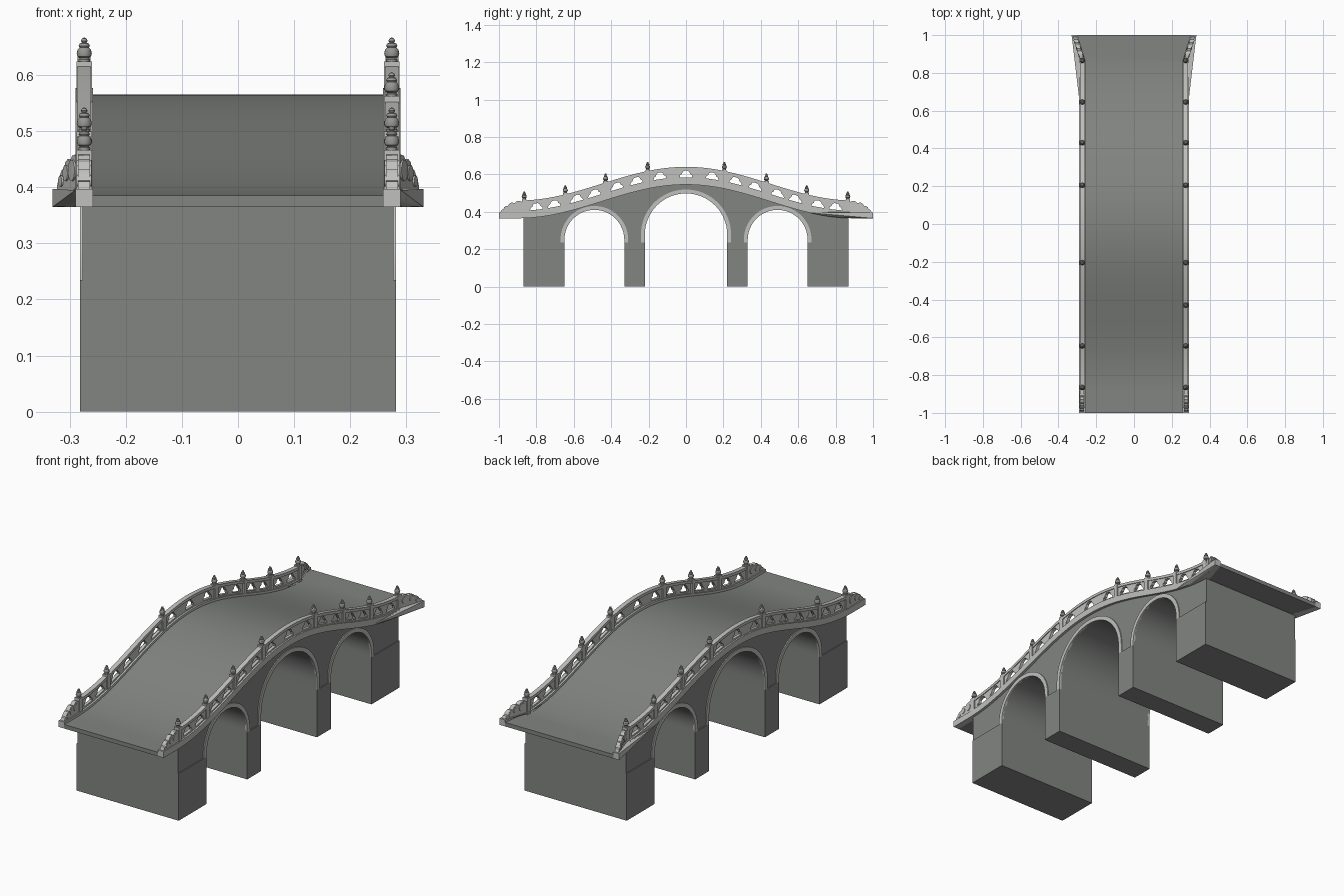
import bpy, bmesh, math
from mathutils import Matrix

if "Cube" in bpy.data.objects:
    bpy.data.objects.remove(bpy.data.objects["Cube"])

def material(name, c):
    m = bpy.data.materials.new(name)
    m.diffuse_color = (*c, 1)
    m.use_nodes = True
    m.node_tree.nodes["Principled BSDF"].inputs["Base Color"].default_value = m.diffuse_color
    return m

DARK = material("dark_stone", (0.225, 0.235, 0.225))
LIGHT = material("light_stone", (0.53, 0.53, 0.515))
CAP = material("cap_stone", (0.32, 0.32, 0.31))
FLARE_Y = 0.87

def deck_z(y):
    t = min(abs(y) / 0.9, 1)
    return 0.385 + 0.18 * (1 + math.cos(math.pi * t)) / 2

def finish(name, bm, mat):
    bmesh.ops.recalc_face_normals(bm, faces=bm.faces)
    me = bpy.data.meshes.new(name)
    bm.to_mesh(me)
    bm.free()
    me.materials.append(mat)
    ob = bpy.data.objects.new(name, me)
    bpy.context.collection.objects.link(ob)
    return ob

def profile(name, loops, x0, x1, mat, flare=False):
    """Extrude a y-z outline (further loops are holes) from x0 to x1."""
    cu = bpy.data.curves.new(name, 'CURVE')
    cu.dimensions = '2D'
    cu.fill_mode = 'BOTH'
    cu.extrude = abs(x1 - x0) / 2
    for pts in loops:
        sp = cu.splines.new('POLY')
        sp.points.add(len(pts) - 1)
        for p, (a, b) in zip(sp.points, pts):
            p.co = (a, b, 0, 1)
        sp.use_cyclic_u = True
    tmp = bpy.data.objects.new("tmp", cu)
    bpy.context.collection.objects.link(tmp)
    bpy.context.view_layer.update()
    me = bpy.data.meshes.new_from_object(tmp.evaluated_get(bpy.context.evaluated_depsgraph_get()))
    bm = bmesh.new()
    bm.from_mesh(me)
    bpy.data.objects.remove(tmp)
    bpy.data.curves.remove(cu)
    bpy.data.meshes.remove(me)
    bmesh.ops.remove_doubles(bm, verts=bm.verts, dist=1e-5)
    for v in bm.verts:
        y, z, x = v.co
        x += (x0 + x1) / 2
        if flare and y > FLARE_Y:            # far end splays outward
            x += math.copysign(0.31 * (y - FLARE_Y), x)
        v.co = (x, y, z)
    return finish(name, bm, mat)

def box(name, x, y, z, mat):
    bm = bmesh.new()
    bmesh.ops.create_cube(bm, size=1)
    for v in bm.verts:
        v.co = [r[0] if c < 0 else r[1] for r, c in zip((x, y, z), v.co)]
    return finish(name, bm, mat)

def band(y0, y1, lo, hi):
    n = round((y1 - y0) / 0.01)
    ys = [y0 + (y1 - y0) * i / n for i in range(n + 1)]
    return [(y, deck_z(y) + lo) for y in ys] + [(y, deck_z(y) + hi) for y in reversed(ys)]

def arch(c, r, top, n=32):
    zc = top - r
    return [(c + r, 0.235)] + [(c + r * math.cos(math.pi * i / n), zc + r * math.sin(math.pi * i / n))
                               for i in range(n + 1)] + [(c - r, 0.235)]

ARCHES = [(0.49, 0.16, 0.41), (0, 0.22, 0.498), (-0.49, 0.16, 0.41)]

# Arched body and piers
ys = [-0.87 + 0.01 * i for i in range(175)]
outline = [(y, deck_z(y) - 0.018) for y in ys] + [(0.87, 0.235)]
for a in ARCHES:
    outline += arch(*a)
outline.append((-0.87, 0.235))
profile("arched_body", [outline], -0.277, 0.277, DARK)
for a, b in [(-0.87, -0.65), (-0.33, -0.22), (0.22, 0.33), (0.65, 0.87)]:
    box("pier", (-0.282, 0.282), (a, b), (0, 0.235), DARK)

# Road deck, splayed at the far end
profile("deck", [band(-1, 1, -0.02, 0)], -0.26, 0.26, DARK, True)

def hole(c):
    shape = [(-.034, .02), (.034, .02), (.031, .032), (.022, .038), (.017, .05), (.008, .055),
             (-.008, .055), (-.017, .05), (-.022, .038), (-.031, .032)]
    return [(c + a, deck_z(c + a) + b) for a, b in shape]

def lathe(name, x, y, z, prof, mat, n=16):
    bm = bmesh.new()
    vs = [bm.verts.new((r, 0, h)) for r, h in prof]
    es = [bm.edges.new(p) for p in zip(vs, vs[1:])]
    bmesh.ops.spin(bm, geom=vs + es, axis=(0, 0, 1), cent=(0, 0, 0), angle=2 * math.pi, steps=n)
    bmesh.ops.remove_doubles(bm, verts=bm.verts, dist=1e-5)
    bmesh.ops.translate(bm, verts=bm.verts, vec=(x, y, z))
    return finish(name, bm, mat)

CAP_PROFILE = [(0, 0), (.010, 0), (.010, .004), (.008, .006), (.012, .009), (.0135, .015), (.012, .021),
               (.008, .025), (.010, .028), (.008, .032), (.004, .034), (.006, .037), (.004, .041), (0, .043)]
HOLES = [0] + [s * c for c in (.14, .265, .37, .49, .585, .705, .8) for s in (1, -1)]
SCROLL = [(.875, 0), (.875, .062), (.89, .068), (.905, .066), (.917, .056), (.93, .06), (.943, .055),
          (.952, .042), (.962, .042), (.972, .034), (.977, .022), (.986, .02), (.992, .01), (.993, 0)]

for s in (1, -1):
    # Arch rings
    for c, r, top in ARCHES:
        ring = arch(c, r + 0.021, top + 0.021) + arch(c, r, top)[::-1]
        profile("arch_ring", [ring], s * 0.27, s * 0.282, LIGHT)
    # Parapet: curb, pierced panel, handrail
    profile("curb", [band(-1, 1, -0.02, 0.012)], s * 0.258, s * 0.29, LIGHT, True)
    profile("railing_panel", [band(-.87, .87, .008, .066)] + [hole(c) for c in HOLES],
            s * 0.267, s * 0.282, LIGHT)
    profile("handrail", [band(-.87, .87, .061, .075)], s * 0.263, s * 0.286, LIGHT)
    # Posts with turned caps (one is missing on the left side)
    for y in (-.865, -.645, -.43, -.205, .205, .43, .645, .865):
        if s < 0 and y == -.43:
            continue
        z = deck_z(y)
        box("post", (s * .274 - .0135, s * .274 + .0135), (y - .0125, y + .0125), (z, z + .081), LIGHT)
        lathe("post_cap", s * .274, y, z + .081, CAP_PROFILE, CAP)
    # Scroll stones at both ends with raised round bosses
    for e in (1, -1):
        profile("scroll_stone", [[(e * a, .39 + b) for a, b in SCROLL]], s * .264, s * .285, LIGHT, True)
        for cy, cz, r in ((.9, .43, .019), (.936, .425, .014), (.965, .411, .01)):
            disc = [(e * cy + r * math.cos(t * math.pi / 10), cz + r * math.sin(t * math.pi / 10))
                    for t in range(20)]
            profile("scroll_boss", [disc], s * .261, s * .288, LIGHT, True)

# Smooth curved parts, keep edges sharp
bpy.ops.object.select_all(action='SELECT')
bpy.context.view_layer.objects.active = bpy.context.collection.objects[0]
bpy.ops.object.shade_smooth_by_angle(angle=math.radians(30))
